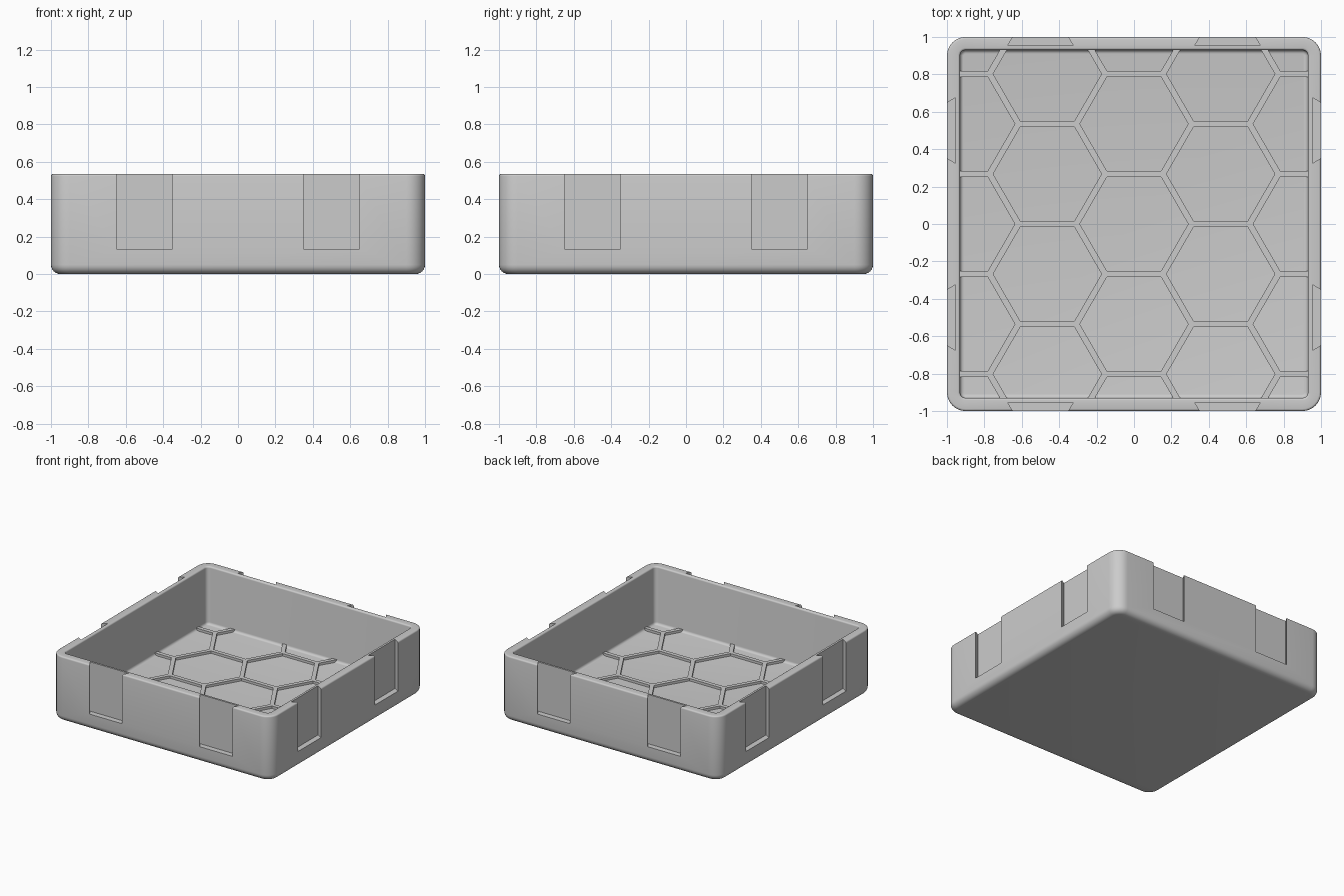
import bpy
import bmesh
import math
from mathutils import Matrix

cube = bpy.data.objects.get("Cube")
if cube:
    bpy.data.objects.remove(cube, do_unlink=True)

HEIGHT = 0.535
WALL = 0.07
CORNER = 0.1
FLOOR = 0.06
RIB_TOP = 0.08
PITCH = 0.535      # distance between hexagon centres
HEX_FLAT = 0.502   # hexagon size across flats

grey = bpy.data.materials.new("plain grey")
grey.use_nodes = True
colour = (0.6, 0.6, 0.6, 1)
grey.diffuse_color = colour
grey.node_tree.nodes["Principled BSDF"].inputs["Base Color"].default_value = colour


def make_object(name, bm):
    bmesh.ops.recalc_face_normals(bm, faces=bm.faces)
    mesh = bpy.data.meshes.new(name)
    bm.to_mesh(mesh)
    bm.free()
    mesh.materials.append(grey)
    obj = bpy.data.objects.new(name, mesh)
    bpy.context.collection.objects.link(obj)
    return obj


def rounded_square(bm, inset, z, steps=8):
    """Ring of vertices for a square with rounded corners."""
    radius = max(CORNER - inset, 0.01)
    centre = 1 - inset - radius
    ring = []
    for quarter in range(4):
        mid = math.radians(45 + 90 * quarter)
        cx = math.copysign(centre, math.cos(mid))
        cy = math.copysign(centre, math.sin(mid))
        for i in range(steps + 1):
            a = math.pi / 2 * (quarter + i / steps)
            ring.append(bm.verts.new((cx + radius * math.cos(a), cy + radius * math.sin(a), z)))
    return ring


def arc(inset, z, radius, start, end, steps=6):
    """Fillet points in (inset, z) space."""
    angles = [math.radians(start + (end - start) * i / steps) for i in range(steps + 1)]
    return [(inset + radius * math.cos(a), z + radius * math.sin(a)) for a in angles]


def prism(bm, outline, z0, z1):
    low = [bm.verts.new((x, y, z0)) for x, y in outline]
    high = [bm.verts.new((x, y, z1)) for x, y in outline]
    bm.faces.new(low[::-1])
    bm.faces.new(high)
    for i in range(len(low)):
        j = (i + 1) % len(low)
        bm.faces.new((low[i], low[j], high[j], high[i]))


def cut(obj, cutter):
    cutter.hide_render = True
    mod = obj.modifiers.new("cut", 'BOOLEAN')
    mod.operation = 'DIFFERENCE'
    mod.solver = 'EXACT'
    mod.object = cutter
    bpy.context.view_layer.objects.active = obj
    bpy.ops.object.modifier_apply(modifier=mod.name)
    bpy.data.objects.remove(cutter, do_unlink=True)


# Tray shell: one filleted wall profile swept round a rounded square
profile = (arc(0.05, 0.05, 0.05, 270, 180)
           + arc(0.012, HEIGHT - 0.012, 0.012, 180, 90, 4)
           + arc(WALL - 0.012, HEIGHT - 0.012, 0.012, 90, 0, 4)
           + arc(WALL + 0.02, FLOOR + 0.02, 0.02, 180, 270, 4))
bm = bmesh.new()
rings = [rounded_square(bm, inset, z) for inset, z in profile]
for a, b in zip(rings, rings[1:]):
    for i in range(len(a)):
        j = (i + 1) % len(a)
        bm.faces.new((a[i], a[j], b[j], b[i]))
bm.faces.new(rings[0])
bm.faces.new(rings[-1])
tray = make_object("tray", bm)

# Dovetail slots, two on each side, open at the top
bm = bmesh.new()
for side in range(4):
    part = bmesh.new()
    for x in (-0.5, 0.5):
        prism(part, [(x - 0.175, -0.955), (x - 0.118, -1.05),
                     (x + 0.118, -1.05), (x + 0.175, -0.955)], 0.13, 0.7)
    part.transform(Matrix.Rotation(math.pi / 2 * side, 4, 'Z'))
    temp = bpy.data.meshes.new("slot")
    part.to_mesh(temp)
    part.free()
    bm.from_mesh(temp)
    bpy.data.meshes.remove(temp)
cut(tray, make_object("slot_cutter", bm))

# Raised honeycomb ribs on the floor
bm = bmesh.new()
edge = 1 - WALL + 0.005
prism(bm, [(-edge, -edge), (edge, -edge), (edge, edge), (-edge, edge)], FLOOR - 0.02, RIB_TOP)
ribs = make_object("honeycomb_ribs", bm)
bm = bmesh.new()
radius = HEX_FLAT / math.sqrt(3)
for col in range(-2, 3):
    for row in range(-2, 3):
        cx = col * PITCH * math.sqrt(3) / 2
        cy = (row + 0.5 * (col % 2)) * PITCH
        prism(bm, [(cx + radius * math.cos(math.pi / 3 * k), cy + radius * math.sin(math.pi / 3 * k))
                   for k in range(6)], 0, 0.2)
cut(ribs, make_object("hexagon_cutter", bm))

# Smooth fillets, crisp cut edges
for obj in (tray, ribs):
    bpy.ops.object.select_all(action='DESELECT')
    obj.select_set(True)
    bpy.context.view_layer.objects.active = obj
    bpy.ops.object.shade_smooth_by_angle(angle=math.radians(30))
